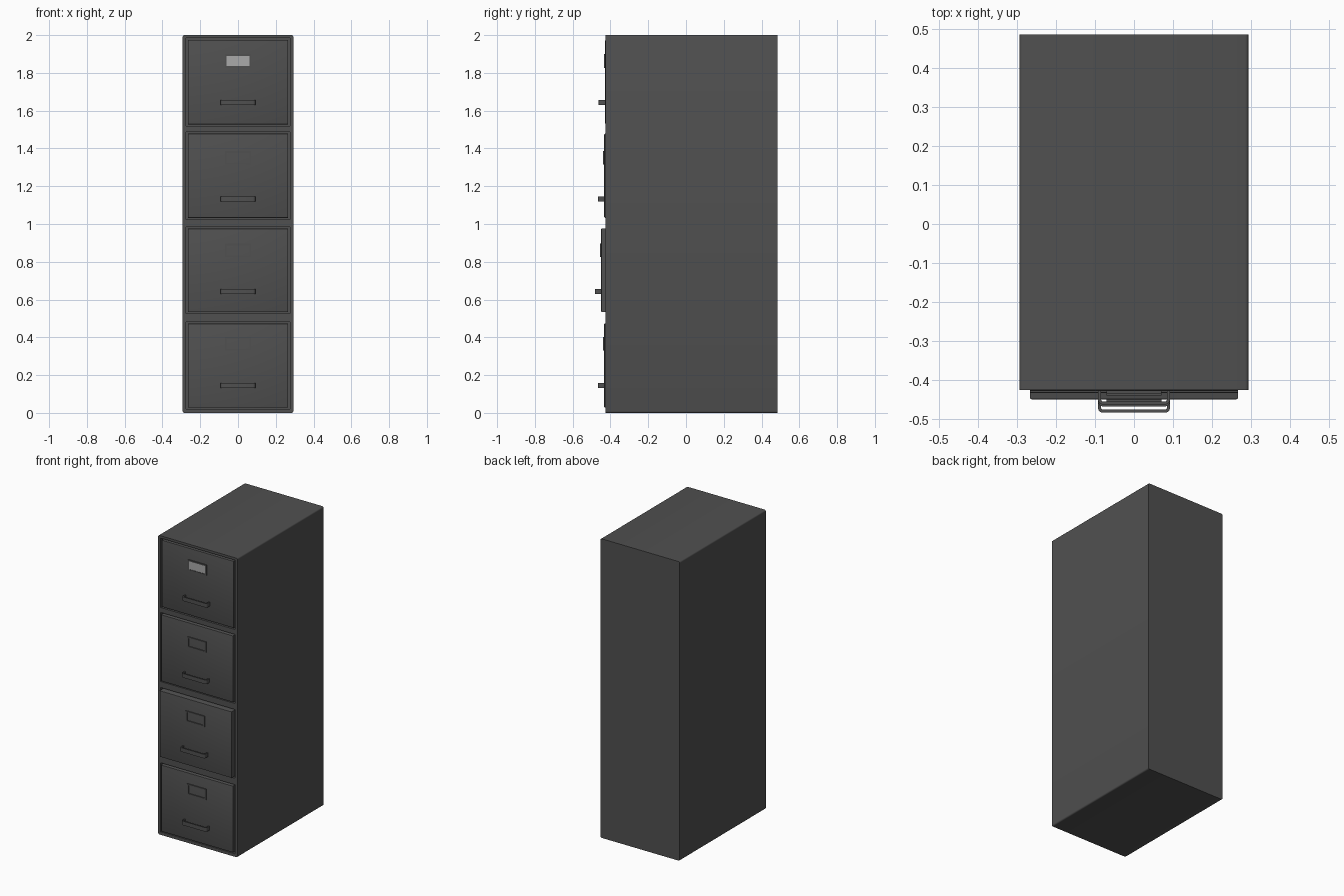
import bpy, bmesh, math
from mathutils import Matrix

if "Cube" in bpy.data.objects:
    bpy.data.objects.remove(bpy.data.objects["Cube"])


def material(name, v):
    m = bpy.data.materials.new(name)
    m.diffuse_color = (v, v, v, 1)
    m.use_nodes = True
    m.node_tree.nodes["Principled BSDF"].inputs["Base Color"].default_value = m.diffuse_color
    return m


dark = material("dark_metal", 0.08)
card_grey = material("card", 0.4)


def finish(name, bm, mat=dark):
    bmesh.ops.recalc_face_normals(bm, faces=bm.faces[:])
    me = bpy.data.meshes.new(name)
    bm.to_mesh(me)
    bm.free()
    ob = bpy.data.objects.new(name, me)
    bpy.context.collection.objects.link(ob)
    me.materials.append(mat)
    return ob


def box(name, x, y0, y1, z0, z1, mat=dark, bevel=0, pick=None, seg=3):
    """Box spanning -x..x; bevels the edges accepted by pick."""
    bm = bmesh.new()
    m = Matrix.Translation((0, (y0 + y1) / 2, (z0 + z1) / 2)) @ Matrix.Diagonal((2 * x, y1 - y0, z1 - z0, 1))
    bmesh.ops.create_cube(bm, size=1, matrix=m)
    if bevel:
        edges = [e for e in bm.edges if pick(e, y0)]
        bmesh.ops.bevel(bm, geom=edges, offset=bevel, segments=seg, profile=0.5, affect='EDGES')
    return finish(name, bm, mat)


def along_y(e, y0):
    return abs(e.verts[0].co.y - e.verts[1].co.y) > 1e-4


def front_edges(e, y0):
    return all(abs(v.co.y - y0) < 1e-4 for v in e.verts)


def smooth(ob):
    bpy.ops.object.select_all(action='DESELECT')
    ob.select_set(True)
    bpy.context.view_layer.objects.active = ob
    bpy.ops.object.shade_smooth_by_angle(angle=math.radians(35))


def u_side(hx, front, back, r):
    """Half-to-half outline of a U bar with rounded corners (x, y)."""
    right = [(hx, back)]
    for i in range(5):
        a = math.pi / 2 * i / 4
        right.append((hx - r + r * math.cos(a), front + r - r * math.sin(a)))
    return right + [(-x, y) for x, y in reversed(right)]


def handle(name, face, z):
    t, h = 0.008, 0.027
    outer = u_side(0.092, face - 0.034, face + 0.001, 0.012)
    inner = u_side(0.092 - t, face - 0.034 + t, face + 0.001, 0.004)
    bm = bmesh.new()
    f = bm.faces.new([bm.verts.new((x, y, z - h / 2)) for x, y in outer + inner[::-1]])
    ext = bmesh.ops.extrude_face_region(bm, geom=[f])["geom"]
    bmesh.ops.translate(bm, vec=(0, 0, h), verts=[v for v in ext if isinstance(v, bmesh.types.BMVert)])
    smooth(finish(name, bm))


def label_holder(name, face, z):
    """Rectangular frame standing proud of the drawer face."""
    bm = bmesh.new()
    rings = []
    for hx, hz, y in ((0.07, 0.036, face + 0.001), (0.07, 0.036, face - 0.006),
                      (0.06, 0.027, face - 0.006), (0.06, 0.027, face + 0.001)):
        rings.append([bm.verts.new((sx * hx, y, z + sz * hz))
                      for sx, sz in ((-1, -1), (1, -1), (1, 1), (-1, 1))])
    for k in range(4):
        a, b = rings[k], rings[(k + 1) % 4]
        for i in range(4):
            j = (i + 1) % 4
            bm.faces.new((a[i], a[j], b[j], b[i]))
    finish(name, bm)


# Drawers: opening bottom, opening top, face y, label z, handle z
drawers = [(1.520, 1.984, -0.428, 1.863, 1.643),
           (1.025, 1.487, -0.433, 1.350, 1.133),
           (0.525, 0.985, -0.449, 0.860, 0.643),
           (0.020, 0.482, -0.433, 0.366, 0.146)]

# Cabinet shell with four drawer openings
cabinet = box("cabinet", 0.293, -0.425, 0.485, 0, 2, bevel=0.009, pick=along_y)
for z0, z1, *_ in drawers:
    cutter = box("opening_cutter", 0.274, -0.5, -0.36, z0, z1)
    cutter.hide_render = True
    mod = cabinet.modifiers.new("opening", 'BOOLEAN')
    mod.operation, mod.solver, mod.object = 'DIFFERENCE', 'EXACT', cutter
    bpy.context.view_layer.objects.active = cabinet
    bpy.ops.object.modifier_apply(modifier=mod.name)
    bpy.data.objects.remove(cutter)
smooth(cabinet)

# Drawer fronts, handles and label holders
for i, (z0, z1, face, lz, hz) in enumerate(drawers, 1):
    front = box(f"drawer_{i}", 0.266, face, -0.359, z0 + 0.008, z1 - 0.009,
                bevel=0.004, pick=front_edges, seg=2)
    smooth(front)
    handle(f"handle_{i}", face, hz)
    label_holder(f"label_holder_{i}", face, lz)

# Label card in the top drawer
box("label_card", 0.06, -0.431, -0.4275, 1.836, 1.890, mat=card_grey)
